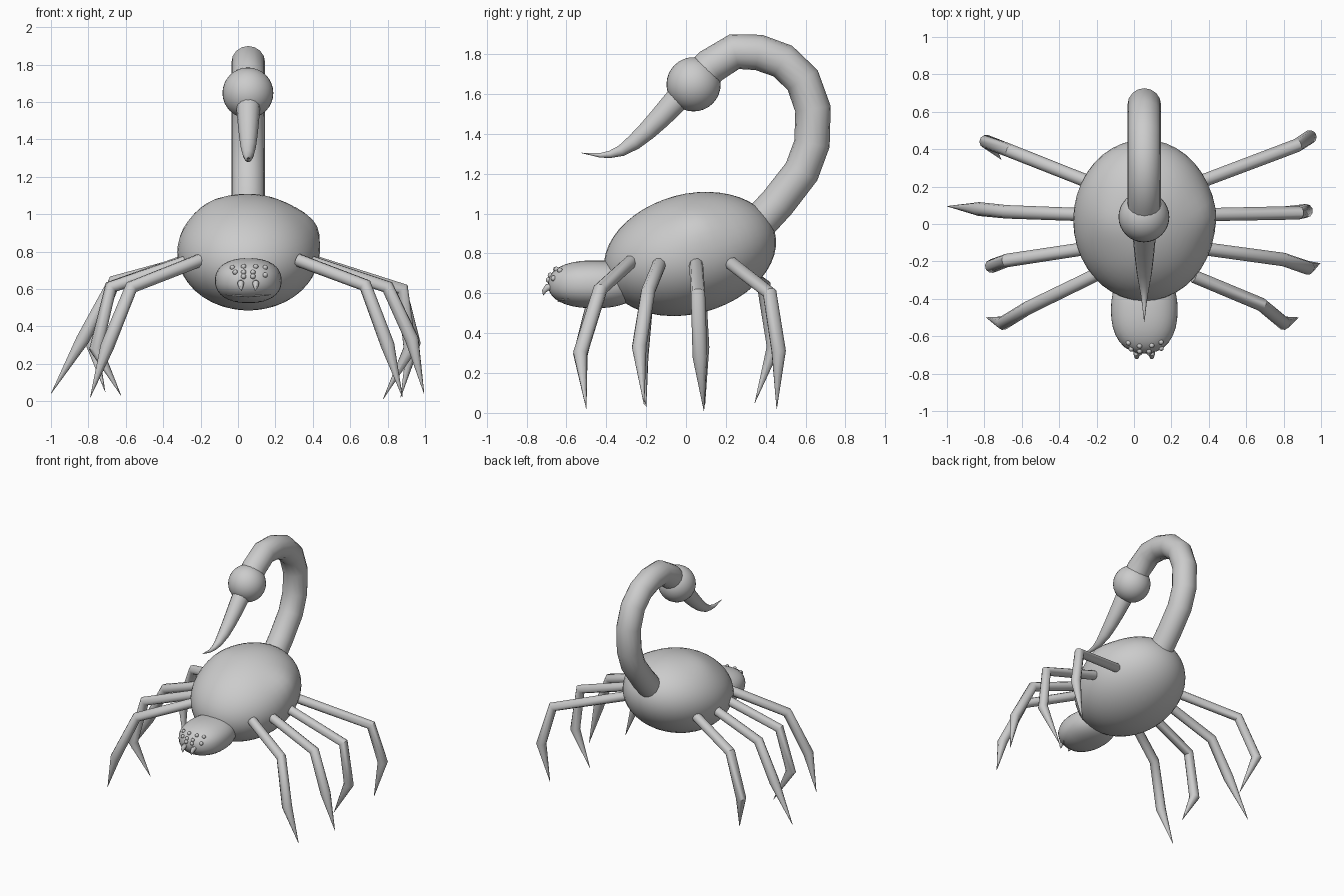
import bpy, bmesh, math
from mathutils import Vector, Matrix

if "Cube" in bpy.data.objects:
    bpy.data.objects.remove(bpy.data.objects["Cube"])

CX = 0.055  # the creature's own mid-line


def smooth(ob, angle=40):
    bpy.ops.object.select_all(action='DESELECT')
    ob.select_set(True)
    bpy.context.view_layer.objects.active = ob
    bpy.ops.object.shade_smooth_by_angle(angle=math.radians(angle))


def add_mesh(name, bm, angle=40):
    me = bpy.data.meshes.new(name)
    bm.to_mesh(me)
    bm.free()
    ob = bpy.data.objects.new(name, me)
    bpy.context.collection.objects.link(ob)
    smooth(ob, angle)
    return ob


def tube(name, pts, radii, sides_res=4, angle=40):
    """Tapered tube along a path, converted to a mesh."""
    cu = bpy.data.curves.new(name, 'CURVE')
    cu.dimensions = '3D'
    cu.bevel_depth = 1.0
    cu.bevel_resolution = sides_res
    cu.use_fill_caps = True
    sp = cu.splines.new('POLY')
    sp.points.add(len(pts) - 1)
    for p, co, r in zip(sp.points, pts, radii):
        p.co = (*co, 1)
        p.radius = r
    tmp = bpy.data.objects.new(name + "_path", cu)
    bpy.context.collection.objects.link(tmp)
    bpy.context.view_layer.update()
    me = bpy.data.meshes.new_from_object(tmp.evaluated_get(bpy.context.evaluated_depsgraph_get()))
    bpy.data.objects.remove(tmp)
    ob = bpy.data.objects.new(name, me)
    bpy.context.collection.objects.link(ob)
    smooth(ob, angle)
    return ob


def ball(name, loc, r, seg=24):
    bm = bmesh.new()
    bmesh.ops.create_uvsphere(bm, u_segments=seg, v_segments=seg // 2, radius=r)
    bmesh.ops.translate(bm, verts=bm.verts, vec=loc)
    return add_mesh(name, bm, 60)


# Body: egg tilted up at the rear, with soft lumps on the back
bm = bmesh.new()
bmesh.ops.create_uvsphere(bm, u_segments=40, v_segments=24, radius=1)
tilt = Matrix.Rotation(math.radians(15), 4, 'X')
lumps = [((0.40, 0.05, 0.95), 0.025), ((-0.13, 0.0, 1.05), 0.012)]
for v in bm.verts:
    n = v.co.normalized()
    p = tilt @ Vector((v.co.x * 0.38, v.co.y * 0.44, v.co.z * 0.30)) + Vector((CX, 0.02, 0.797))
    for c, h in lumps:
        d = (p - Vector(c)).length
        p += n * h * math.exp(-(d / 0.11) ** 2)
    v.co = p
add_mesh("body", bm, 60)

# Head: blunt rounded form
HEAD = Vector((CX, -0.46, 0.645))
HR = Vector((0.178, 0.232, 0.12))
N = 2.3


def head_front(x, z):
    a = abs((x - HEAD.x) / HR.x) ** N + abs((z - HEAD.z) / HR.z) ** N
    return HEAD.y - HR.y * max(0.0, 1 - a) ** (1 / N)


bm = bmesh.new()
bmesh.ops.create_uvsphere(bm, u_segments=32, v_segments=20, radius=1)
for v in bm.verts:
    k = sum(abs(c) ** N for c in v.co) ** (-1 / N)
    v.co = HEAD + Vector([c * k * r for c, r in zip(v.co, HR)])
add_mesh("head", bm, 60)

# Eyes
eyes = [(-0.025, 0.022), (0.025, 0.022), (-0.07, 0.045), (-0.025, 0.045), (0.025, 0.045),
        (0.09, 0.03), (-0.025, 0.075), (0.04, 0.075), (-0.085, 0.07), (0.09, 0.07)]
for i, (dx, dz) in enumerate(eyes):
    x, z = CX + dx, HEAD.z + dz
    ball("eye_%d" % (i + 1), (x, head_front(x, z), z), 0.014, 12)

# Fangs and mouth crease
for side, label in ((-1, "left"), (1, "right")):
    x = CX + side * 0.04
    tube("fang_" + label, [(x, -0.66, 0.635), (x, -0.695, 0.63), (x, -0.712, 0.61), (x - side * 0.004, -0.716, 0.59)],
         [0.018, 0.018, 0.012, 0.001], 3)
mouth = []
for i in range(9):
    x = CX + 0.12 * (i - 4) / 4
    z = 0.562 + 0.008 * abs(i - 4) / 4
    mouth.append((x, head_front(x, z) + 0.002, z))
tube("mouth", mouth, [0.002] + [0.005] * 7 + [0.002], 2)

# Tail, arching forward over the body
tail = [(0.28, 0.86), (0.46, 1.055), (0.58, 1.21), (0.632, 1.35), (0.637, 1.525), (0.585, 1.67),
        (0.485, 1.765), (0.365, 1.808), (0.243, 1.812), (0.125, 1.74), (0.04, 1.65)]
tube("tail", [(CX, y, z) for y, z in tail], [0.09] * len(tail), 6)

# Venom bulb and curved stinger
ball("tail_bulb", (CX - 0.002, 0.038, 1.648), 0.136, 32)
sting = [(0.0, 1.62), (-0.065, 1.55), (-0.13, 1.48), (-0.195, 1.415), (-0.26, 1.358),
         (-0.325, 1.315), (-0.38, 1.297), (-0.43, 1.292), (-0.524, 1.304)]
tube("stinger", [(CX, y, z) for y, z in sting],
     [0.066, 0.062, 0.056, 0.049, 0.041, 0.029, 0.019, 0.012, 0.001], 5)

# Legs: hip, knee, ankle, tip
legs = {
    "leg_right_1": [(0.32, -0.28, 0.755), (0.68, -0.43, 0.62), (0.80, -0.53, 0.30), (0.88, -0.50, 0.02)],
    "leg_right_2": [(0.36, -0.13, 0.755), (0.80, -0.19, 0.61), (0.93, -0.235, 0.33), (0.995, -0.21, 0.04)],
    "leg_right_3": [(0.38, 0.05, 0.755), (0.88, 0.06, 0.60), (0.92, 0.07, 0.28), (0.775, 0.09, 0.01)],
    "leg_right_4": [(0.34, 0.22, 0.755), (0.87, 0.42, 0.60), (0.94, 0.465, 0.31), (0.87, 0.455, 0.02)],
    "leg_left_1": [(-0.20, -0.27, 0.755), (-0.57, -0.45, 0.61), (-0.70, -0.53, 0.29), (-0.79, -0.50, 0.02)],
    "leg_left_2": [(-0.25, -0.13, 0.755), (-0.68, -0.195, 0.61), (-0.76, -0.225, 0.28), (-0.625, -0.20, 0.03)],
    "leg_left_3": [(-0.27, 0.05, 0.755), (-0.68, 0.065, 0.61), (-0.83, 0.08, 0.33), (-1.0, 0.095, 0.04)],
    "leg_left_4": [(-0.23, 0.22, 0.755), (-0.66, 0.39, 0.64), (-0.79, 0.44, 0.33), (-0.71, 0.345, 0.05)],
}
for name, pts in legs.items():
    tube(name, pts, [0.035, 0.036, 0.037, 0.001], 3)
